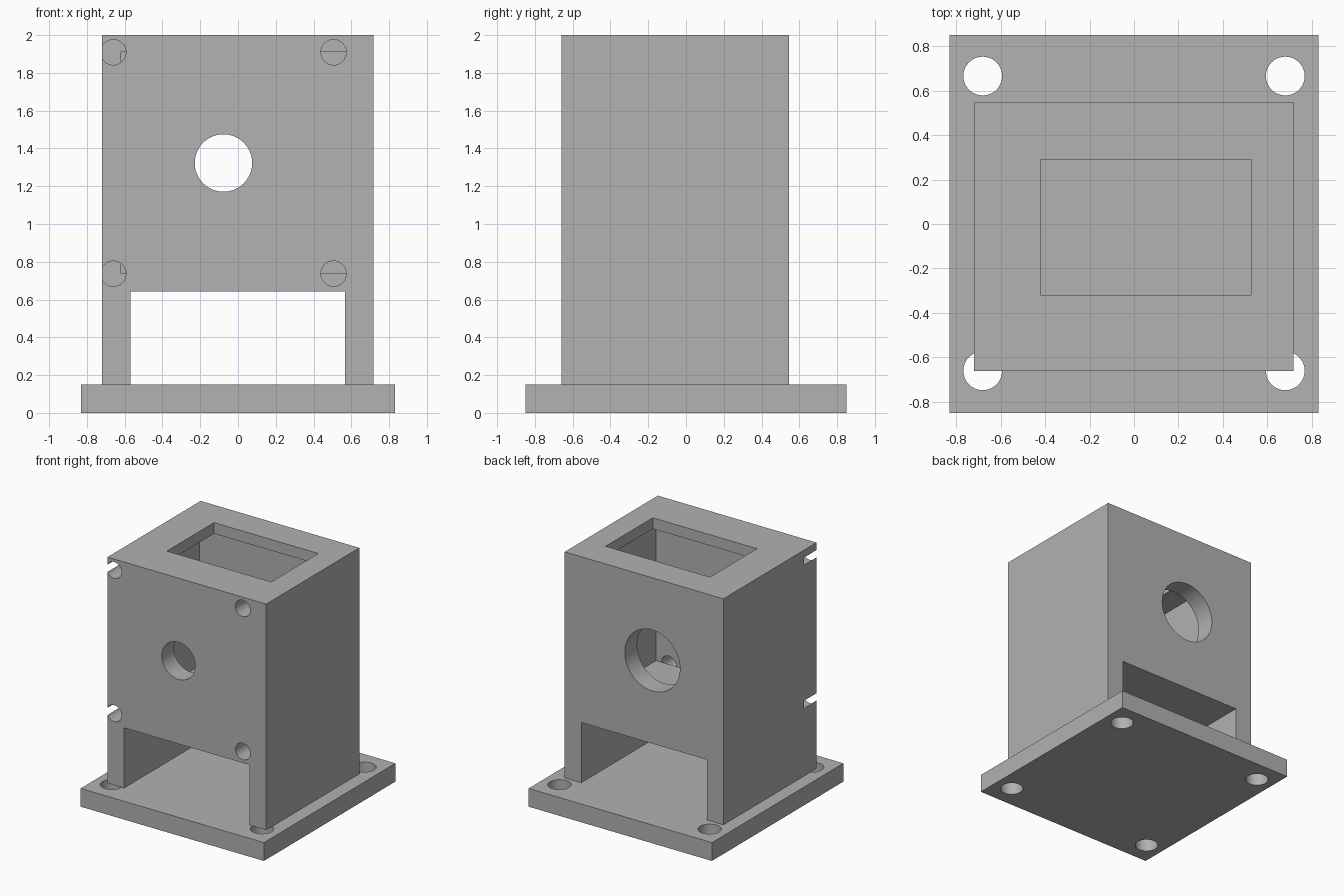
import bpy
import math

if "Cube" in bpy.data.objects:
    bpy.data.objects.remove(bpy.data.objects["Cube"], do_unlink=True)

grey = bpy.data.materials.new("plain grey")
grey.use_nodes = True
grey.diffuse_color = (0.445, 0.445, 0.445, 1)
grey.node_tree.nodes["Principled BSDF"].inputs["Base Color"].default_value = grey.diffuse_color


def box(name, x, y, z):
    """Box from (low, high) ranges on each axis."""
    spans = (x, y, z)
    bpy.ops.mesh.primitive_cube_add(size=1, location=[(a + b) / 2 for a, b in spans])
    ob = bpy.context.object
    ob.name = name
    ob.scale = [b - a for a, b in spans]
    bpy.ops.object.transform_apply(location=True, rotation=True, scale=True)
    ob.data.materials.append(grey)
    return ob


def rod(name, radius, start, end):
    """Cylinder along y or z between two points."""
    along_y = start[1] != end[1]
    bpy.ops.mesh.primitive_cylinder_add(
        vertices=64, radius=radius, depth=math.dist(start, end),
        location=[(a + b) / 2 for a, b in zip(start, end)],
        rotation=(math.pi / 2 if along_y else 0, 0, 0))
    ob = bpy.context.object
    ob.name = name
    bpy.ops.object.transform_apply(location=True, rotation=True, scale=True)
    ob.data.materials.append(grey)
    return ob


def cut(target, cutter):
    """Subtract the cutter from the target and remove it."""
    cutter.hide_render = True
    bpy.ops.object.select_all(action='DESELECT')
    target.select_set(True)
    bpy.context.view_layer.objects.active = target
    mod = target.modifiers.new("cut", 'BOOLEAN')
    mod.operation = 'DIFFERENCE'
    mod.solver = 'EXACT'
    mod.object = cutter
    bpy.ops.object.modifier_apply(modifier=mod.name)
    bpy.data.objects.remove(cutter, do_unlink=True)


def finish(ob):
    bpy.ops.object.select_all(action='DESELECT')
    ob.select_set(True)
    bpy.context.view_layer.objects.active = ob
    bpy.ops.object.shade_smooth_by_angle(angle=math.radians(30))


# Base plate with four mounting holes
base = box("base_plate", (-0.83, 0.83), (-0.85, 0.85), (0, 0.15))
for x in (-0.68, 0.68):
    for y in (-0.66, 0.665):
        cut(base, rod("mounting_hole", 0.087, (x, y, -0.1), (x, y, 0.3)))
finish(base)

# Housing block: lower passage, inner chamber, top opening
front, back = -0.66, 0.545
inner_front, inner_back = -0.50, 0.385
housing = box("housing", (-0.72, 0.717), (front, back), (0.15, 2))
cut(housing, box("passage", (-0.57, 0.567), (-1, 1), (0, 0.643)))
cut(housing, box("chamber", (-0.62, 0.62), (inner_front, inner_back), (0.737, 1.91)))
cut(housing, box("top_opening", (-0.42, 0.525), (-0.32, 0.29), (1.8, 2.2)))

# Shaft holes: narrow at the front, wide at the back
shaft_x, shaft_z = -0.077, 1.323
cut(housing, rod("front_shaft_hole", 0.152, (shaft_x, -1, shaft_z), (shaft_x, -0.3, shaft_z)))
cut(housing, rod("back_shaft_hole", 0.25, (shaft_x, 0.2, shaft_z), (shaft_x, 1, shaft_z)))

# Four screw holes through the depth of the front wall
for dx in (-0.583, 0.583):
    for dz in (-0.586, 0.586):
        x, z = shaft_x + dx, shaft_z + dz
        cut(housing, rod("screw_hole", 0.067, (x, -0.8, z), (x, inner_front, z)))
finish(housing)
